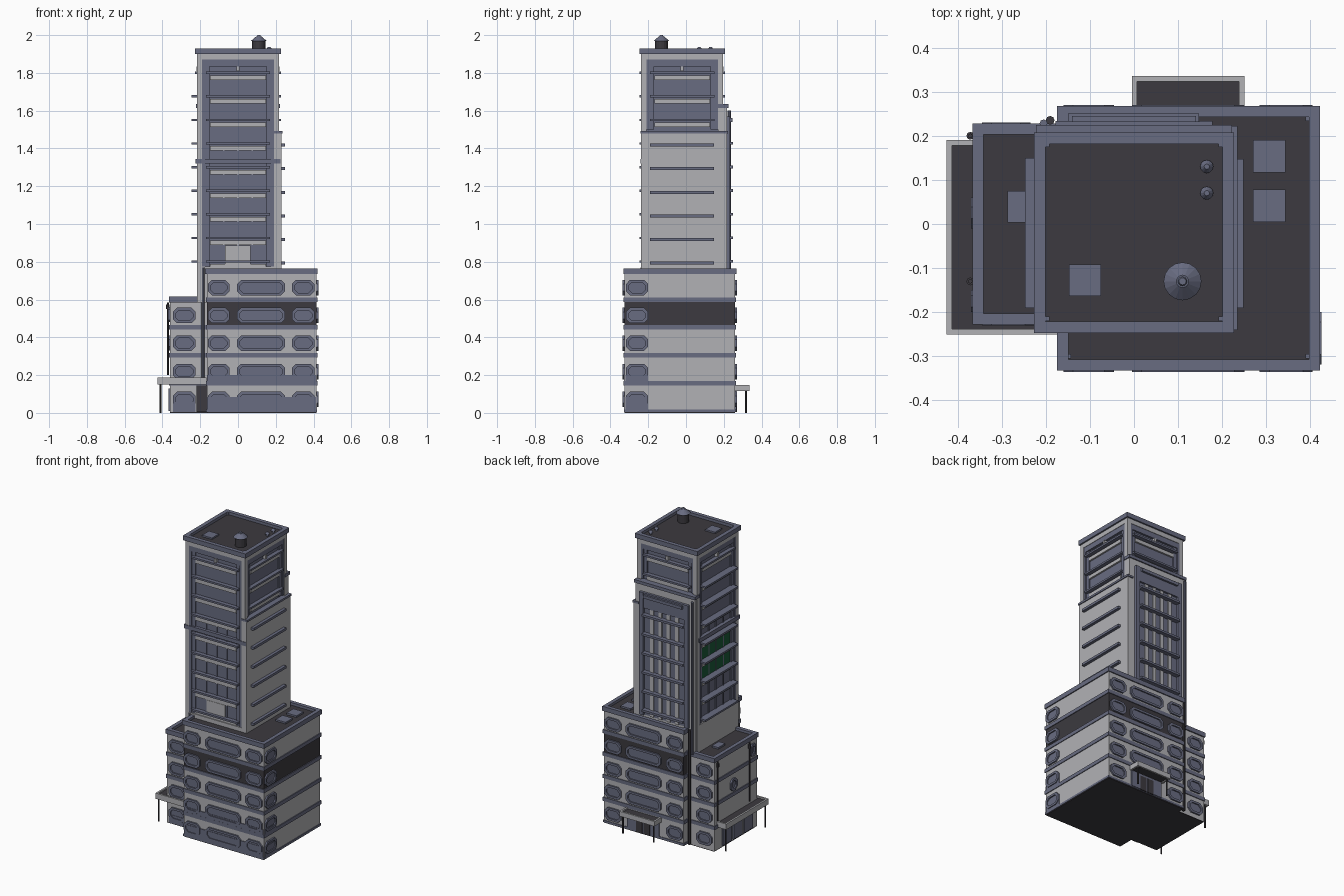
import bpy, bmesh, math
from mathutils import Vector, Matrix


def material(name, rgb):
    m = bpy.data.materials.new(name)
    m.diffuse_color = (*rgb, 1)
    return m


LIGHT = material("light grey wall", (0.44, 0.44, 0.46))
BLUE = material("slate blue trim", (0.14, 0.15, 0.22))
DARK = material("charcoal", (0.045, 0.042, 0.05))
GREEN = material("dark green glass", (0.01, 0.10, 0.04))


def at(face, u, z, d):
    """Point on a facade: u along it, z up, d outward distance from the origin."""
    return Vector({'f': (u, -d, z), 'b': (u, d, z), 'l': (-d, u, z), 'r': (d, u, z)}[face])


class Part:
    """One named object collected from several simple solids of one colour."""
    def __init__(self, name, mat):
        self.name, self.mat, self.bm = name, mat, bmesh.new()

    def box(self, x0, x1, y0, y1, z0, z1):
        mat = Matrix.Translation(((x0 + x1) / 2, (y0 + y1) / 2, (z0 + z1) / 2)) @ Matrix.Diagonal(
            (abs(x1 - x0), abs(y1 - y0), abs(z1 - z0), 1))
        bmesh.ops.create_cube(self.bm, size=1, matrix=mat)
        return self

    def plate(self, face, u0, u1, z0, z1, d0, d1):
        a, b = at(face, u0, z0, d0), at(face, u1, z1, d1)
        return self.box(a.x, b.x, a.y, b.y, a.z, b.z)

    def cone(self, x, y, z0, z1, r0, r1, n=12):
        bmesh.ops.create_cone(self.bm, cap_ends=True, segments=n, radius1=r0, radius2=r1,
                              depth=z1 - z0, matrix=Matrix.Translation((x, y, (z0 + z1) / 2)))
        return self

    def rim(self, x0, x1, y0, y1, z0, z1, w):
        self.box(x0, x1, y0, y0 + w, z0, z1).box(x0, x1, y1 - w, y1, z0, z1)
        return self.box(x0, x0 + w, y0 + w, y1 - w, z0, z1).box(x1 - w, x1, y0 + w, y1 - w, z0, z1)

    def window(self, face, u0, u1, z0, z1, d, out=0.01, c=0.022, w=0.014):
        """Octagonal frame with a recessed pane."""
        def ring(i, depth):
            k, a, b, e, f = c * (1 - i * 15), u0 + i, u1 - i, z0 + i, z1 - i
            pts = [(a + k, e), (b - k, e), (b, e + k), (b, f - k),
                   (b - k, f), (a + k, f), (a, f - k), (a, e + k)]
            return [self.bm.verts.new(at(face, u, z, depth)) for u, z in pts]
        rings = [ring(0, d - 0.01), ring(0, d + out), ring(w, d + out), ring(w, d + 0.002)]
        for p, q in zip(rings, rings[1:]):
            for i in range(8):
                self.bm.faces.new((p[i], p[(i + 1) % 8], q[(i + 1) % 8], q[i]))
        self.bm.faces.new(rings[0][::-1])
        self.bm.faces.new(rings[-1])
        return self

    def done(self):
        bmesh.ops.recalc_face_normals(self.bm, faces=self.bm.faces)
        me = bpy.data.meshes.new(self.name)
        self.bm.to_mesh(me)
        self.bm.free()
        me.materials.append(self.mat)
        bpy.context.collection.objects.link(bpy.data.objects.new(self.name, me))


# Podium and side wing walls
FLOORS = [0, 0.148, 0.298, 0.445, 0.592]
p = Part("podium_walls", LIGHT)
p.box(-0.165, 0.415, -0.325, 0.26, 0.004, 0.445).box(-0.165, 0.415, -0.325, 0.26, 0.592, 0.735).done()
Part("podium_dark_storey", DARK).box(-0.165, 0.415, -0.325, 0.26, 0.445, 0.592).done()
Part("wing_walls", LIGHT).box(-0.36, -0.16, -0.22, 0.22, 0.004, 0.585).done()
Part("ground_slab", DARK).box(-0.165, 0.415, -0.325, 0.26, 0, 0.006).box(-0.36, -0.16, -0.22, 0.22, 0, 0.006).done()

# Floor bands and parapets
p = Part("floor_bands", BLUE)
for z in FLOORS[1:]:
    p.box(-0.17, 0.42, -0.33, 0.265, z - 0.004, z + 0.02)
    if z < 0.5:
        p.box(-0.365, -0.16, -0.225, 0.225, z - 0.004, z + 0.02)
p.box(-0.169, 0.419, -0.329, 0.264, 0.004, 0.018).done()
Part("parapets", BLUE).rim(-0.174, 0.422, -0.332, 0.267, 0.735, 0.765, 0.025).rim(
    -0.366, -0.16, -0.228, 0.228, 0.585, 0.615, 0.025).done()
Part("low_roofs", DARK).box(-0.155, 0.405, -0.315, 0.25, 0.73, 0.748).box(
    -0.345, -0.17, -0.205, 0.205, 0.58, 0.598).done()

# Octagonal windows on podium and wing
p = Part("podium_windows", BLUE)
for i, z in enumerate(FLOORS):
    lo, hi = z + 0.03, z + 0.112
    for face, d in (('f', 0.325), ('b', 0.26)):
        for u0, u1 in ((-0.16, -0.045), (-0.005, 0.25), (0.285, 0.405)):
            if not (face == 'b' and i == 0 and u0 == -0.005):
                p.window(face, u0, u1, lo, hi, d)
    p.window('r', -0.318, -0.2, lo, hi, 0.415)
    if i < 4:
        p.window('f', -0.345, -0.225, lo, hi, 0.22)
        p.window('b', -0.345, -0.235, lo, hi, 0.22)
p.window('l', -0.01, 0.06, 0.33, 0.41, 0.36)
p.window('l', -0.2, -0.15, 0.48, 0.56, 0.36, c=0.012)
p.done()
p = Part("sill_panels", BLUE)
for z, h in ((0, 0.085), (0.148, 0.052)):
    p.plate('f', -0.163, 0.413, z + 0.004, z + h, 0.32, 0.3295)
    p.plate('r', -0.32, -0.2, z + 0.004, z + h, 0.41, 0.4195)
p.plate('f', -0.345, -0.225, 0.004, 0.06, 0.215, 0.2245).done()

# Entrances, canopies and posts
p = Part("entrance_panels", BLUE)
p.plate('b', 0.01, 0.24, 0.01, 0.115, 0.255, 0.268)
for u in (-0.17, -0.06, 0.05):
    p.plate('l', u, u + 0.09, 0.01, 0.13, 0.355, 0.368)
p.done()
p = Part("entrance_doors", DARK).plate('b', 0.075, 0.12, 0.006, 0.1, 0.26, 0.271)
p.plate('b', 0.13, 0.175, 0.006, 0.1, 0.26, 0.271).plate('f', -0.22, -0.165, 0.006, 0.145, 0.21, 0.231).done()
p = Part("canopies", LIGHT)
p.rim(-0.425, -0.166, -0.25, 0.19, 0.15, 0.187, 0.012).rim(-0.005, 0.25, 0.25, 0.335, 0.115, 0.147, 0.012).done()
p = Part("canopy_roofs", DARK)
p.box(-0.415, -0.17, -0.24, 0.18, 0.155, 0.178).box(0.005, 0.24, 0.255, 0.325, 0.12, 0.138).done()
p = Part("canopy_posts", DARK)
for x, y, h in ((-0.41, -0.235, 0.155), (-0.41, 0.172, 0.155), (0.012, 0.318, 0.12), (0.235, 0.318, 0.12)):
    p.cone(x, y, 0, h, 0.005, 0.005, 8)
p.done()

# Drain pipes
p = Part("drain_pipes", DARK)
for y in (0.2, -0.13):
    p.cone(-0.371, y, 0.2, 0.585, 0.005, 0.005, 8).cone(-0.371, y, 0.55, 0.575, 0.009, 0.009, 8)
p.cone(-0.19, 0.235, 0.01, 0.76, 0.01, 0.01, 8).done()
Part("corner_pipes", BLUE).cone(-0.185, -0.234, 0.17, 0.77, 0.008, 0.008, 8).cone(
    -0.205, 0.228, 0.6, 1.6, 0.009, 0.009, 8).done()

# Tower: recessed blue core, light corner posts and header
CY = -0.02
Part("tower_core", BLUE).box(-0.2, 0.2, -0.22, 0.18, 0.585, 1.9).done()
p = Part("tower_corner_posts", LIGHT)
for sx in (-1, 1):
    for sy in (-1, 1):
        p.box(sx * 0.217, sx * 0.19, CY + sy * 0.217, CY + sy * 0.19, 0.585, 1.9)
p.rim(-0.217, 0.217, CY - 0.217, CY + 0.217, 1.87, 1.9, 0.03)
p.rim(-0.217, 0.217, CY - 0.217, CY + 0.217, 0.585, 0.775, 0.03).done()
Part("tower_cornice", BLUE).rim(-0.227, 0.227, CY - 0.227, CY + 0.227, 1.9, 1.93, 0.026).done()
Part("tower_roof", DARK).box(-0.21, 0.21, CY - 0.21, CY + 0.21, 1.89, 1.912).done()

# Stepped slabs on the right and the back of the tower
Part("tower_slabs", LIGHT).box(0.19, 0.229, -0.237, 0.216, 0.74, 1.48).box(
    -0.215, 0.215, 0.17, 0.216, 0.585, 1.615).done()
Part("slab_caps", BLUE).box(0.19, 0.235, -0.24, 0.222, 1.48, 1.493).box(
    -0.222, 0.222, 0.17, 0.224, 1.615, 1.635).done()

# Facades: stepped frames, ledges, light spandrels
LEDGES = [0.795 + 0.125 * i for i in range(9)]
frame, ledge = Part("facade_frames", BLUE), Part("facade_ledges", BLUE)
strip, glass = Part("light_spandrels", LIGHT), Part("green_panes", GREEN)
mull = Part("pane_mullions", BLUE)
for face, c, d, bottom in (('f', 0, 0.237, 0.775), ('l', CY, 0.217, 0.775), ('r', CY, 0.217, 1.5), ('b', 0, 0.197, 1.64)):
    for s in (-1, 1):
        frame.plate(face, c + s * 0.192, c + s * 0.175, bottom, 1.87, d - 0.03, d - 0.002)
        frame.plate(face, c + s * 0.176, c + s * 0.15, bottom, 1.845, d - 0.03, d - 0.009)
    frame.plate(face, c - 0.19, c + 0.19, 1.835, 1.87, d - 0.03, d - 0.003)
    strip.plate(face, c - 0.008, c + 0.008, 1.81, 1.835, d - 0.02, d + 0.002)
    for z in LEDGES:
        if z < bottom:
            continue
        ledge.plate(face, c - 0.17, c + 0.17, z, z + 0.012, d - 0.03, d + (0.03 if face == 'l' and z < 1.7 else 0.01))
        strip.plate(face, c - 0.148, c + 0.148, z - 0.032, z - 0.008, d - 0.03, d - 0.006)
        if z < 1.3:
            for k in (-0.075, 0, 0.075):
                mull.plate(face, c + k - 0.004, c + k + 0.004, z + 0.01, z + 0.1, d - 0.03, d - 0.012)
    if face == 'l':
        for z in LEDGES[2:4]:
            glass.plate(face, c - 0.145, c + 0.145, z + 0.014, z + 0.09, d - 0.02, d - 0.013)
strip.plate('f', -0.07, 0.065, 0.775, 0.885, 0.21, 0.228)
frame.plate('f', -0.225, 0.225, 1.32, 1.345, 0.2, 0.24)
frame.plate('l', -0.237, 0.18, 1.32, 1.345, 0.19, 0.224)

# Plain right wall ledges
for z in LEDGES[:6]:
    ledge.plate('r', -0.19, 0.147, z - 0.01, z + 0.006, 0.22, 0.248)

# Rear bay: frame, light mullions and ledges
for s in (-1, 1):
    frame.plate('b', s * 0.178, s * 0.148, 0.765, 1.57, 0.2, 0.234)
frame.plate('b', -0.178, 0.178, 1.47, 1.57, 0.2, 0.232)
frame.plate('b', -0.15, 0.15, 0.765, 1.48, 0.2, 0.22)
frame.plate('b', -0.14, 0.14, 1.54, 1.56, 0.2, 0.245)
for k in range(4):
    u = -0.09 + 0.06 * k
    strip.plate('b', u - 0.012, u + 0.012, 0.765, 1.47, 0.2, 0.226)
for z in LEDGES[:6]:
    ledge.plate('b', -0.15, 0.147, z, z + 0.014, 0.2, 0.25)
for q in (frame, ledge, strip, glass, mull):
    q.done()

# Roof equipment
p = Part("roof_hatches", BLUE)
for x0, x1, y0, y1, z in ((0.27, 0.343, 0.117, 0.19, 0.745), (0.27, 0.343, 0.005, 0.078, 0.745),
                          (-0.287, -0.24, 0.003, 0.075, 0.595), (-0.147, -0.075, -0.163, -0.092, 1.908)):
    p.box(x0, x1, y0, y1, z, z + 0.014)
for x, y, z in [(x, y, 1.93) for x in (-0.197, 0.197) for y in (-0.215, 0.18)] + [
        (x, y, 0.76) for x in (-0.148, 0.394) for y in (-0.3, 0.238)]:
    p.box(x - 0.005, x + 0.005, y - 0.005, y + 0.005, z - 0.03, z)
p.done()
p = Part("roof_vents", BLUE)
for y in (0.07, 0.13):
    p.cone(0.165, y, 1.905, 1.93, 0.008, 0.008).cone(0.165, y, 1.925, 1.938, 0.015, 0.006)
p.done()
Part("water_tank", DARK).cone(0.11, CY - 0.11, 1.905, 1.97, 0.035, 0.035, 16).done()
Part("water_tank_lid", BLUE).cone(0.11, CY - 0.11, 1.968, 1.993, 0.043, 0.014, 16).cone(
    0.11, CY - 0.11, 1.99, 2.0, 0.012, 0.008, 10).done()
